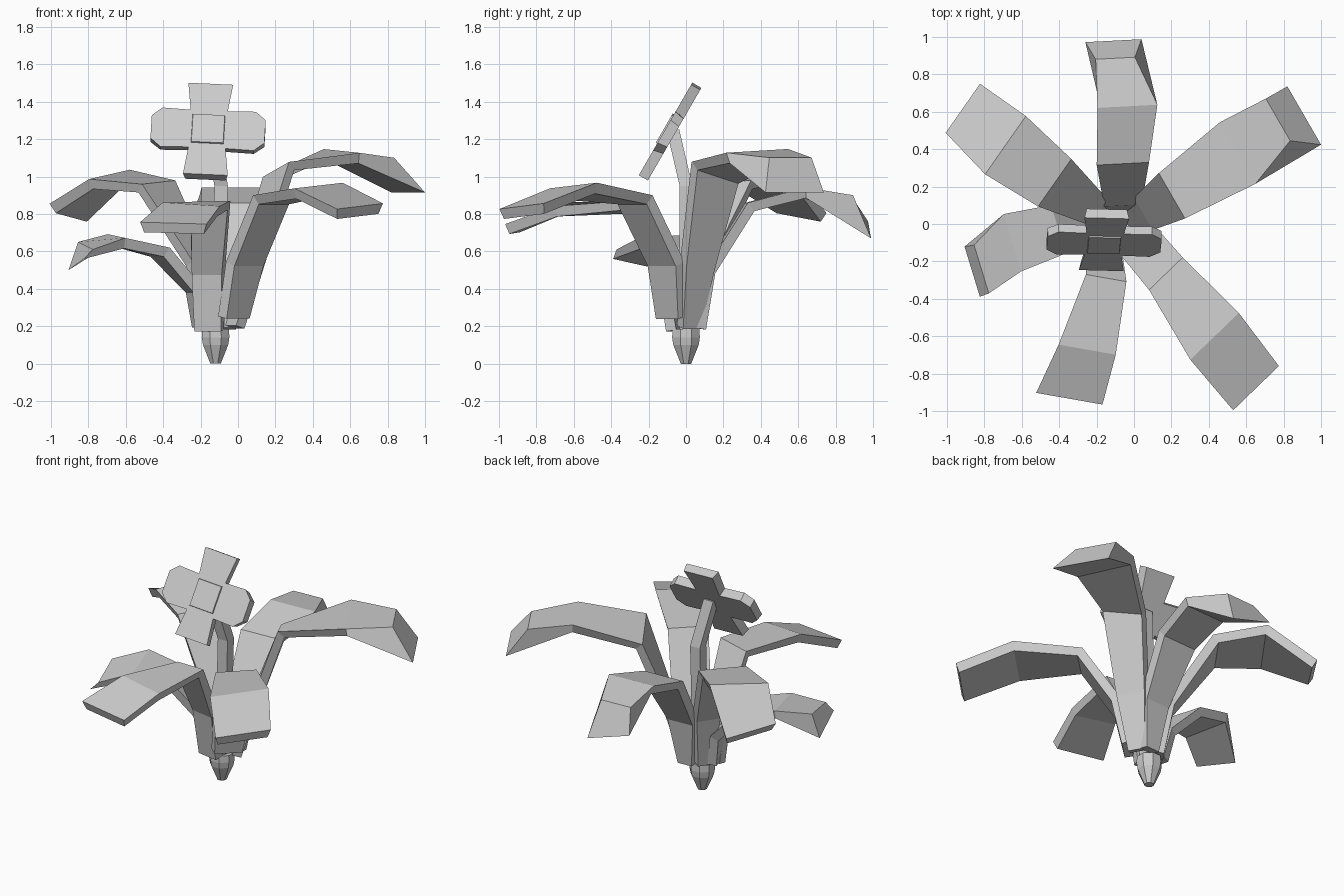
import bpy, bmesh
from math import sin, cos, pi, radians
from mathutils import Vector, Matrix

if "Cube" in bpy.data.objects:
    bpy.data.objects.remove(bpy.data.objects["Cube"])


def make_object(name, bm):
    bmesh.ops.recalc_face_normals(bm, faces=bm.faces)
    mesh = bpy.data.meshes.new(name)
    bm.to_mesh(mesh)
    bm.free()
    obj = bpy.data.objects.new(name, mesh)
    bpy.context.collection.objects.link(obj)
    return obj


def loft(name, rings):
    """Skin equal-sized rings of points and cap both ends."""
    bm = bmesh.new()
    loops = [[bm.verts.new(p) for p in ring] for ring in rings]
    n = len(loops[0])
    for a, b in zip(loops, loops[1:]):
        for i in range(n):
            j = (i + 1) % n
            bm.faces.new((a[i], a[j], b[j], b[i]))
    bm.faces.new(loops[0])
    bm.faces.new(loops[-1])
    return make_object(name, bm)


def leaf(name, heading, stations, oblique=False):
    """Bent strap; each station is x, y, z, width, rise of the left edge.
    An oblique leaf ends in a slanted cut between its last two stations."""
    side = Vector((-sin(radians(heading)), cos(radians(heading)), 0))
    pts = [Vector(s[:3]) for s in stations]
    halves = [side * s[3] / 2 + Vector((0, 0, s[4] / 2)) for s in stations]
    rings = []
    for i, (p, half) in enumerate(zip(pts, halves)):
        tangent = (pts[min(i + 1, len(pts) - 1)] - pts[max(i - 1, 0)]).normalized()
        n = tangent.cross(side).normalized()
        top, low = p + n * 0.012, p - n * 0.045
        rings.append([top + half, top - half, low - half * 0.9, low + half * 0.9])
    if oblique:
        end, tip = halves[-1], pts[-1]
        rings[-2:] = [rings[-2][:2] + [tip - end, tip + end]]
    loft(name, rings)


# Leaves
leaf("back_right_leaf", 30, [
    (-0.03, 0.01, 0.20, 0.12, 0), (0.06, 0.06, 0.54, 0.20, 0),
    (0.21, 0.155, 1.03, 0.28, -0.08), (0.555, 0.38, 1.125, 0.38, 0.02),
    (0.765, 0.555, 1.09, 0.26, 0), (0.91, 0.58, 0.915, 0.36, 0)], oblique=True)
leaf("front_right_leaf", -46, [
    (-0.03, -0.07, 0.25, 0.19, 0), (0.03, -0.10, 0.54, 0.24, 0),
    (0.175, -0.27, 0.89, 0.25, 0), (0.43, -0.60, 0.94, 0.36, 0.03),
    (0.65, -0.875, 0.83, 0.34, 0.03)])
leaf("front_leaf", -100, [
    (-0.155, -0.05, 0.18, 0.16, 0), (-0.16, -0.10, 0.49, 0.18, 0),
    (-0.15, -0.295, 0.85, 0.22, 0.02), (-0.25, -0.67, 0.84, 0.31, -0.02),
    (-0.345, -0.93, 0.74, 0.36, -0.01)])
leaf("left_leaf", 197, [
    (-0.19, 0.0, 0.20, 0.10, 0), (-0.22, 0.0, 0.40, 0.16, 0),
    (-0.41, -0.03, 0.61, 0.27, 0), (-0.65, -0.10, 0.67, 0.32, -0.02),
    (-0.81, -0.24, 0.62, 0.27, -0.04), (-0.865, -0.255, 0.53, 0.28, 0.06)], oblique=True)
leaf("back_left_leaf", 145, [
    (-0.15, 0.03, 0.20, 0.11, 0), (-0.20, 0.07, 0.54, 0.17, 0),
    (-0.43, 0.225, 0.96, 0.31, -0.02), (-0.685, 0.42, 1.00, 0.38, -0.05),
    (-0.91, 0.615, 0.82, 0.32, 0.05)])
leaf("back_leaf", 93, [
    (-0.06, 0.06, 0.19, 0.11, 0), (-0.06, 0.11, 0.50, 0.20, 0),
    (-0.06, 0.33, 0.85, 0.28, 0), (-0.035, 0.63, 0.93, 0.32, 0),
    (-0.10, 0.88, 0.89, 0.21, 0), (-0.11, 0.98, 0.715, 0.30, 0.09)], oblique=True)

# Bulb at the foot
loft("bulb", [[(-0.12 + r * cos(a), r * sin(a), z)
               for a in (pi / 8 + i * pi / 4 for i in range(8))]
              for r, z in ((0.03, 0), (0.073, 0.10), (0.08, 0.14), (0.078, 0.185))])

# Flower stem
loft("stem", [[(x + 0.036 * a, y + 0.034 * b, z) for a, b in ((-1, -1), (1, -1), (1, 1), (-1, 1))]
              for x, y, z in ((-0.11, 0, 0.18), (-0.09, 0.0, 0.95), (-0.14, -0.07, 1.25))])

# Flower: four petals and a centre, built flat (z = facing) then tilted
face = (Matrix.Translation((-0.16, -0.085, 1.24)) @ Matrix.Rotation(radians(60), 4, 'X')
        @ Matrix.Rotation(radians(-3), 4, 'Z'))


def petal(name, angle, profile):
    m = face @ Matrix.Rotation(radians(angle), 4, 'Z')
    rings = [[m @ Vector(p) for p in ((r, -w * 0.9, -0.028), (r, w * 0.9, -0.028),
                                      (r, w, 0.028), (r, -w, 0.028))]
             for r, w in profile]
    loft(name, rings)


square = ((0.0, 0.09), (0.12, 0.10), (0.28, 0.12))
clipped = ((0.0, 0.08), (0.10, 0.115), (0.25, 0.12), (0.305, 0.07))
petal("right_petal", 0, clipped)
petal("top_petal", 90, square)
petal("left_petal", 180, clipped)
petal("bottom_petal", 270, square)
loft("flower_centre", [[face @ Vector((a * h, b * h, z)) for a, b in ((-1, -1), (1, -1), (1, 1), (-1, 1))]
                       for h, z in ((0.10, -0.02), (0.085, 0.036))])
